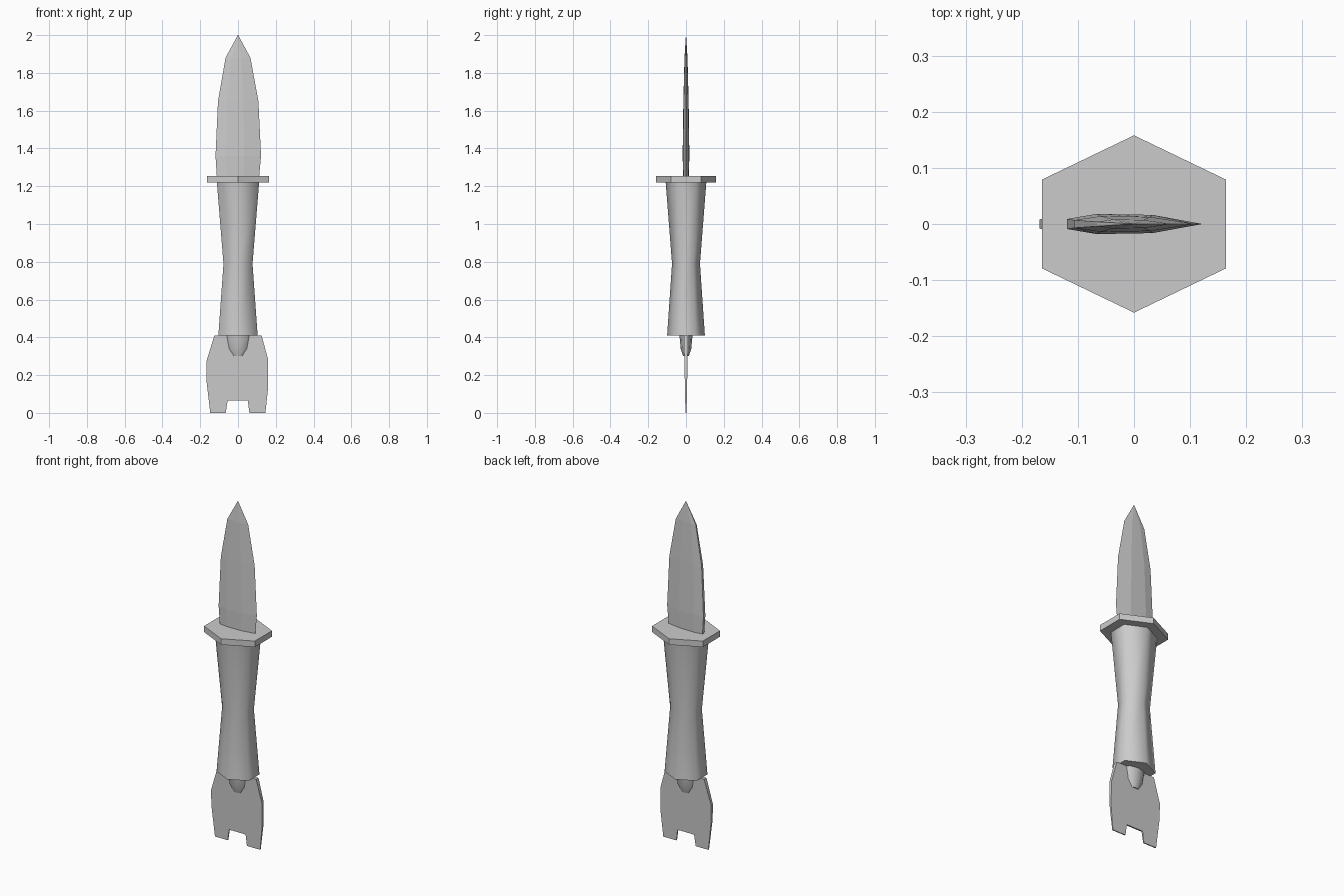
import bpy, bmesh, math
from mathutils import Vector

cube = bpy.data.objects.get("Cube")
if cube:
    bpy.data.objects.remove(cube, do_unlink=True)

GREY = (0.6, 0.6, 0.6, 1.0)
steel = bpy.data.materials.new("grey")
steel.use_nodes = True
steel.diffuse_color = GREY
steel.node_tree.nodes["Principled BSDF"].inputs["Base Color"].default_value = GREY


def finish(name, bm, angle=None):
    """Turn a bmesh into a named object, smoothed up to the given angle."""
    bmesh.ops.recalc_face_normals(bm, faces=bm.faces)
    mesh = bpy.data.meshes.new(name)
    bm.to_mesh(mesh)
    bm.free()
    mesh.materials.append(steel)
    obj = bpy.data.objects.new(name, mesh)
    bpy.context.collection.objects.link(obj)
    if angle:
        bpy.ops.object.select_all(action='DESELECT')
        obj.select_set(True)
        bpy.context.view_layer.objects.active = obj
        bpy.ops.object.shade_smooth_by_angle(angle=math.radians(angle))
    return obj


def loft(name, rings, angle=None):
    """Skin a stack of equal-length rings and cap both ends."""
    bm = bmesh.new()
    rows = [[bm.verts.new(p) for p in ring] for ring in rings]
    n = len(rows[0])
    for low, high in zip(rows, rows[1:]):
        for i in range(n):
            j = (i + 1) % n
            bm.faces.new((low[i], low[j], high[j], high[i]))
    bm.faces.new(rows[0])
    bm.faces.new(rows[-1])
    bmesh.ops.remove_doubles(bm, verts=bm.verts, dist=0.0005)
    return finish(name, bm, angle)


def oval(rx, ry, z, sides=6):
    """Ring with a corner on the y axis."""
    steps = [math.tau * i / sides + math.pi / 2 for i in range(sides)]
    return [Vector((rx * math.cos(a), ry * math.sin(a), z)) for a in steps]


# Waisted six-sided grip and its guard
WIDE = 1.2
loft("grip", [oval(r * WIDE, r, z) for r, z in
              ((0.1, 0.41), (0.074, 0.79), (0.108, 1.225))], 65)
loft("guard", [oval(0.158 * WIDE, 0.158, z) for z in (1.22, 1.255)], 40)


# Blade: square spine on -x, sharp edge on +x, two ridges between
def blade_section(z, spine, edge, thick):
    width = edge - spine
    back, front = spine + 0.22 * width, spine + 0.63 * width
    half = [(spine, 0.5 * thick), (back, thick), (front, 0.9 * thick)]
    return ([Vector((x, y, z)) for x, y in half] + [Vector((edge, 0, z))]
            + [Vector((x, -y, z)) for x, y in reversed(half)])


loft("blade", [blade_section(*s) for s in (
    (1.25, -0.112, 0.112, 0.015),
    (1.36, -0.119, 0.122, 0.018),
    (1.65, -0.106, 0.108, 0.014),
    (1.88, -0.066, 0.066, 0.008),
    (2.0, -0.001, 0.001, 0.0005))])

# Pommel plate: notched outline, thinning towards the bottom
outline = [(-0.125, 0.41), (-0.168, 0.27), (-0.168, 0.18), (-0.147, 0),
           (-0.065, 0), (-0.055, 0.065), (0.052, 0.065), (0.06, 0),
           (0.145, 0), (0.16, 0.14), (0.16, 0.28), (0.125, 0.41)]
bm = bmesh.new()
sides = []
for s in (-1, 1):
    sides.append([bm.verts.new((x, s * (0.003 + 0.02 * z), z)) for x, z in outline])
    bm.faces.new(sides[-1])
for i in range(len(outline)):
    j = (i + 1) % len(outline)
    bm.faces.new((sides[0][i], sides[0][j], sides[1][j], sides[1][i]))
finish("pommel_plate", bm, 30)

# Tapered socket joining the plate to the grip
loft("pommel_socket", [oval(rx, ry, z, 8) for rx, ry, z in
                       ((0.028, 0.015, 0.3), (0.055, 0.028, 0.34), (0.07, 0.035, 0.415))], 50)
